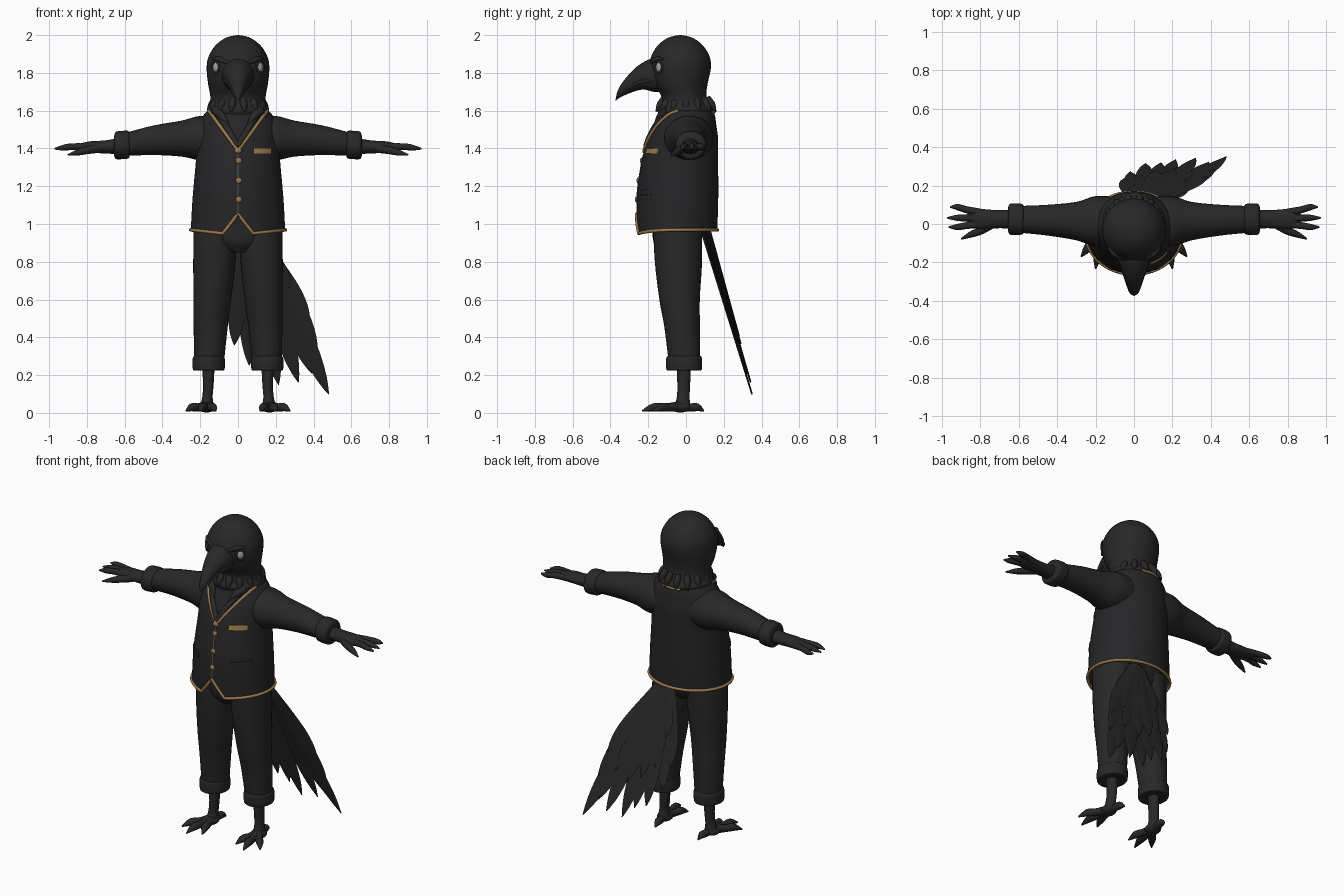
import bpy, math
from mathutils import Vector as V

if "Cube" in bpy.data.objects:
    bpy.data.objects.remove(bpy.data.objects["Cube"])

def colour(name, rgb):
    m = bpy.data.materials.new(name)
    m.diffuse_color = (*rgb, 1)
    m.use_nodes = True
    m.node_tree.nodes["Principled BSDF"].inputs["Base Color"].default_value = m.diffuse_color
    return m

PLUMAGE = colour("black_plumage", (0.021, 0.021, 0.021))
SUIT = colour("charcoal_suit", (0.021, 0.021, 0.022))
VEST = colour("vest_cloth", (0.019, 0.019, 0.021))
GOLD = colour("gold_trim", (0.36, 0.19, 0.06))
EYE = colour("pale_grey_eye", (0.38, 0.38, 0.38))

def mesh(name, verts, faces, mat):
    me = bpy.data.meshes.new(name)
    me.from_pydata([tuple(v) for v in verts], [], faces)
    me.materials.append(mat)
    ob = bpy.data.objects.new(name, me)
    bpy.context.collection.objects.link(ob)
    return ob

def smooth_rows(rows, k=4):
    """Catmull-Rom interpolation of number rows."""
    out = []
    for i in range(len(rows) - 1):
        p = [rows[max(i - 1, 0)], rows[i], rows[i + 1], rows[min(i + 2, len(rows) - 1)]]
        for j in range(k):
            t = j / k
            out.append([0.5 * (2*b + (c - a)*t + (2*a - 5*b + 4*c - d)*t*t + (3*b - a - 3*c + d)*t**3)
                        for a, b, c, d in zip(*p)])
    return out + [list(rows[-1])]

def skin(name, rings, mat):
    """Closed skin through equal-length rings, capped at both ends."""
    n = len(rings[0])
    faces = [(r*n + i, r*n + (i+1) % n, (r+1)*n + (i+1) % n, (r+1)*n + i)
             for r in range(len(rings) - 1) for i in range(n)]
    faces += [tuple(reversed(range(n))), tuple(range((len(rings)-1)*n, len(rings)*n))]
    ob = mesh(name, [p for r in rings for p in r], faces, mat)
    import bmesh
    bm = bmesh.new()
    bm.from_mesh(ob.data)
    bmesh.ops.recalc_face_normals(bm, faces=bm.faces)
    bm.to_mesh(ob.data)
    bm.free()
    return ob

def loft(name, rows, mat, seg=32, k=4):
    """Rows of (centre, u radius vector, v radius vector)."""
    rings = []
    for r in smooth_rows([[*c, *u, *v] for c, u, v in rows], k):
        c, u, v = V(r[:3]), V(r[3:6]), V(r[6:])
        rings.append([c + u*math.cos(a) + v*math.sin(a) for a in (2*math.pi*i/seg for i in range(seg))])
    return skin(name, rings, mat)

def zrow(z, x, y, rx, ry):
    return ((x, y, z), (rx, 0, 0), (0, ry, 0))

def xrow(s, x, y, z, ry, rz):
    return ((s*x, y, z), (0, ry, 0), (0, 0, rz))

def tube(name, pts, radii, mat, closed=False):
    cu = bpy.data.curves.new(name, 'CURVE')
    cu.dimensions, cu.bevel_depth, cu.bevel_resolution, cu.use_fill_caps = '3D', 1.0, 3, True
    sp = cu.splines.new('POLY')
    if not isinstance(radii, (list, tuple)):
        radii = [radii] * len(pts)
    elif len(pts) < 8:
        d = smooth_rows([[*p, r] for p, r in zip(pts, radii)], 5)
        pts, radii = [q[:3] for q in d], [max(q[3], 0.002) for q in d]
    sp.points.add(len(pts) - 1)
    for p, co, r in zip(sp.points, pts, radii):
        p.co, p.radius = (*co, 1), r
    sp.use_cyclic_u = closed
    cu.materials.append(mat)
    ob = bpy.data.objects.new(name, cu)
    bpy.context.collection.objects.link(ob)

def ball(name, loc, scale, mat, turn=0):
    bpy.ops.mesh.primitive_uv_sphere_add(segments=24, ring_count=14, location=loc, rotation=(0, 0, turn))
    ob = bpy.context.object
    ob.name, ob.scale = name, scale
    ob.data.materials.append(mat)

# Torso profile: z, half width, centre y, half depth
TORSO = smooth_rows([(0.92, .252, -.048, .212), (1.1, .243, -.045, .215), (1.2, .235, -.042, .213),
                     (1.35, .222, -.03, .2), (1.45, .222, -.015, .185), (1.52, .212, -.005, .166),
                     (1.57, .188, .004, .15), (1.61, .15, 0, .14), (1.63, .12, 0, .11)], 6)

def section(z):
    for a, b in zip(TORSO, TORSO[1:]):
        if z <= b[0]:
            t = (z - a[0]) / (b[0] - a[0])
            return [p + (q - p)*t for p, q in zip(a, b)][1:]
    return TORSO[-1][1:]

def around(a, z, s=1.0):
    rx, yc, ry = section(z)
    return V((s*rx*math.sin(a), yc - s*ry*math.cos(a), z))

def front(x, z, off=0.0):
    rx, yc, ry = section(z)
    return V((x, yc - ry*math.sqrt(max(0, 1 - (x/rx)**2)) - off, z))

def hem(a):
    if math.cos(a) < 0:
        return 0.965
    x = abs(0.25*math.sin(a))
    return 1.05 - 1.3*x if x < 0.08 else 0.946 + (x - 0.08)*0.11

# Vest body with a notched hem
N = 96
angles = [2*math.pi*i/N for i in range(N)]
rings = [[around(a, 1.07, 0.85) for a in angles]]
rings += [[around(a, hem(a) + (1.63 - hem(a))*j/30) for a in angles] for j in range(31)]
skin("vest", rings, VEST)
tube("hem_trim", [around(a, hem(a) + .004, 1.005) for a in angles], 0.009, GOLD, True)
tube("back_neck_trim", [around(math.pi + .35*(i/10 - .5)*2, 1.592, 1.01) for i in range(11)], 0.007, GOLD)

def patch(name, x0, x1, z0, z1, off, mat, slant=0.0):
    n = 8
    pts = []
    for o in (off, -0.003):
        for z in (z0, z1):
            for i in range(n + 1):
                x = x0 + (x1 - x0)*i/n
                pts.append(front(x, z + slant*(abs(x) - abs(x0 + x1)/2), o))
    m = n + 1
    f = []
    for i in range(n):
        f += [(i, i+1, m+i+1, m+i), (m+i, m+i+1, 3*m+i+1, 3*m+i), (i+1, i, 2*m+i, 2*m+i+1)]
    f += [(0, m, 3*m, 2*m), (n, 2*m+n, 3*m+n, m+n)]
    mesh(name, pts, f, mat)

# Front closure, buttons and pockets
patch("chest_pocket_trim", .085, .175, 1.373, 1.4, .006, GOLD)
tube("front_seam", [front(0, 1.06 + .31*i/12, .0) for i in range(13)], 0.003, EYE)
for z in (1.335, 1.23, 1.13):
    ball("button", front(0.004, z, .003), (.016, .008, .016), GOLD)
ball("top_button", front(0, 1.388, .003), (.018, .008, .014), GOLD)

for s in (-1, 1):
    # Neckline trim, lapels and shirt collar tips
    line = [(s*.155*t, 1.388 + .212*t) for t in (i/16 for i in range(17))]
    tube("neckline_trim", [front(x, z, .002) for x, z in line], 0.009, GOLD)
    tube("lapel", [front(x*.82, min(z + .022, 1.61), -.004) for x, z in line], 0.018, SUIT)
    tube("collar_tip", [front(s*.12, 1.6, 0), front(s*.085, 1.57, .004), front(s*.05, 1.52, .002)],
         [.025, .022, .004], SUIT)
    patch("hip_pocket", s*.11, s*.205, 1.155, 1.185, .007, VEST, .1)

    # Sleeve with turned cuff
    loft("sleeve", [xrow(s, *r) for r in ((.08, .02, 1.46, .12, .11), (.2, .015, 1.455, .13, .117),
         (.3, .015, 1.452, .1, .095), (.45, .02, 1.443, .08, .078), (.62, .025, 1.418, .068, .058))], SUIT)
    loft("sleeve_cuff", [xrow(s, *r) for r in ((.572, .025, 1.42, .06, .05), (.58, .025, 1.42, .078, .072),
         (.615, .025, 1.418, .083, .075), (.648, .025, 1.416, .078, .071), (.657, .025, 1.415, .05, .045))], SUIT)
    # Hand with three fingers and a thumb
    loft("hand", [xrow(s, *r) for r in ((.6, .025, 1.415, .05, .046), (.7, .025, 1.408, .047, .035),
         (.78, .025, 1.408, .052, .03), (.84, .03, 1.405, .05, .02), (.87, .03, 1.403, .02, .008))], PLUMAGE)
    for y0, y1, x1, z1 in ((.06, .088, .957, 1.405), (.03, .032, .972, 1.398), (0, -.016, .965, 1.395)):
        tube("finger", [(s*.8, y0, 1.408), (s*.87, (y0 + y1)/2, 1.41), (s*.92, y1, 1.405), (s*x1, y1, z1)],
             [.02, .018, .016, .004], PLUMAGE)
    tube("thumb", [(s*.74, 0, 1.4), (s*.8, -.035, 1.39), (s*.85, -.055, 1.378), (s*.9, -.078, 1.366)],
         [.024, .021, .016, .004], PLUMAGE)

    # Trouser leg with turned cuff
    loft("trouser_leg", [zrow(z, s*x, y, rx, ry) for z, x, y, rx, ry in (
        (1.0, .12, -.045, .115, .13), (.8, .125, -.04, .112, .125), (.6, .136, -.034, .1, .107),
        (.45, .145, -.02, .09, .094), (.26, .153, -.008, .078, .083))], SUIT)
    loft("trouser_cuff", [zrow(z, s*.155, -.01, r, r + .01) for z, r in (
        (.3, .06), (.3, .078), (.285, .085), (.24, .085), (.225, .078), (.228, .04))], SUIT)
    # Bird foot
    loft("shin", [zrow(z, s*x, y, rx, ry) for z, x, y, rx, ry in (
        (.26, .157, -.012, .034, .038), (.15, .157, -.012, .028, .034), (.08, .162, -.015, .028, .034),
        (.03, .165, -.02, .04, .045))], PLUMAGE, 20)
    ball("foot_pad", (s*.167, -.03, .03), (.045, .055, .028), PLUMAGE)
    for x, y in ((.275, -.17), (.2, -.232), (.118, -.19), (.15, .095)):
        c, t = V((s*.167, -.03, .035)), V((s*x, y, .01))
        tube("toe", [c, c.lerp(t, .4) + V((0, 0, .004)), c.lerp(t, .7) + V((0, 0, .012)), t],
             [.028, .022, .022, .004], PLUMAGE)

loft("hips", [zrow(z, 0, -.045, r, d) for z, r, d in ((.85, .06, .09), (.9, .17, .125), (.97, .225, .135),
     (1.09, .21, .15))], SUIT)

# Head and flared neck ruff
loft("head", [zrow(z, 0, y, rx, ry) for z, y, rx, ry in (
    (1.57, 0, .14, .14), (1.605, 0, .165, .152), (1.635, -.004, .15, .13), (1.68, -.012, .147, .12),
    (1.74, -.028, .158, .142), (1.82, -.031, .166, .162), (1.88, -.03, .158, .157),
    (1.94, -.03, .124, .124), (1.98, -.03, .076, .076), (1.995, -.03, .035, .035), (2.0, -.03, .003, .003))],
    PLUMAGE, 48)
# Pointed ruff feathers over the collar
for i in range(14):
    a = 2*math.pi*(i + .5)/14
    d = V((math.sin(a), -math.cos(a), 0))
    tube("ruff_feather", [d*.115 + V((0, 0, 1.67)), d*.14 + V((0, 0, 1.63)), d*.163 + V((0, 0, 1.595))],
         [.016, .02, .003], PLUMAGE)

# Beak: top (y, z), bottom (y, z), half width
BEAK = [((-.14, 1.89), (-.1, 1.7), .09), ((-.21, 1.865), (-.17, 1.7), .08), ((-.27, 1.825), (-.23, 1.712), .06),
        ((-.325, 1.765), (-.3, 1.692), .038), ((-.36, 1.71), (-.352, 1.668), .02), ((-.374, 1.655), (-.37, 1.655), .003)]
rows = []
for t, b, w in BEAK:
    t, b = V((0, *t)), V((0, *b))
    rows.append(((t + b)/2, (w, 0, 0), (t - b)/2))
loft("beak", rows, PLUMAGE)

for s in (-1, 1):
    tube("mouth_edge", [c + V((s*u[0]*.94, 0, 0)) - v*.3 for c, u, v in rows[1:]], [.007, .008, .007, .006, .002], PLUMAGE)
    # Eyes, lids and brows
    ball("eye", (s*.117, -.143, 1.83), (.02, .01, .025), EYE, s*math.pi/4)
    n, w = V((s*.707, -.707, 0)), V((s*.707, .707, 0))
    tube("eyelid", [V((s*.117, -.143, 1.83)) + n*.002 + w*.025*math.cos(a) + V((0, 0, .03*math.sin(a)))
                    for a in (2*math.pi*i/24 for i in range(24))], .006, PLUMAGE, True)
    tube("brow", [(s*.135, -.12, 1.875), (s*.1, -.158, 1.872), (s*.05, -.185, 1.85)], [.005, .014, .006], PLUMAGE)

# Tail feathers lying in one slanted sheet
NRM = V((0, .958, .287))
def tail_point(x, z):
    return V((x, .1 + .3*(.95 - z), z))

def feather(name, root, tip, width, lift):
    a, b = tail_point(*root), tail_point(*tip)
    side = (b - a).cross(NRM).normalized()
    prof = [(0, .45, 0), (.25, .7, 0), (.5, .95, 0), (.7, 1, 0), (.85, .75, 0), (.95, .35, 0), (1, .03, 0)]
    ring = []
    for t, w, _ in smooth_rows(prof, 2):
        c = a.lerp(b, t) + NRM*lift*(1 - .3*t)
        h = .011*(1 - .6*t)
        ring.append([c + side*width*w, c + NRM*h, c - side*width*w, c - NRM*h])
    skin(name, ring, PLUMAGE)

LONG = [(.48, .1), (.39, .21), (.32, .16), (.215, .15), (.14, .22), (.06, .25), (-.02, .36), (.42, .34),
        (.38, .48), (.275, .66), (-.055, .5)]
for i, tip in enumerate(LONG):
    feather("long_tail_feather", (.03 + .15*(tip[0] + .05), .96), tip, .048, .008*(i % 3 - 1))
for i, tip in enumerate([(.3, .4), (.21, .36), (.12, .4), (.04, .48), (.27, .56), (.17, .57), (.08, .6), (.0, .66)]):
    feather("short_tail_feather", (.05 + .1*tip[0], .96), tip, .045, .016 + .004*(i % 3))
feather("tail_base", (.05, 1.0), (.1, .58), .1, .012)

# Turn curves into meshes and shade smooth with sharp edges kept
bpy.ops.object.select_all(action='SELECT')
bpy.context.view_layer.objects.active = bpy.data.objects["vest"]
bpy.ops.object.convert(target='MESH')
bpy.ops.object.shade_smooth_by_angle(angle=math.radians(40))
